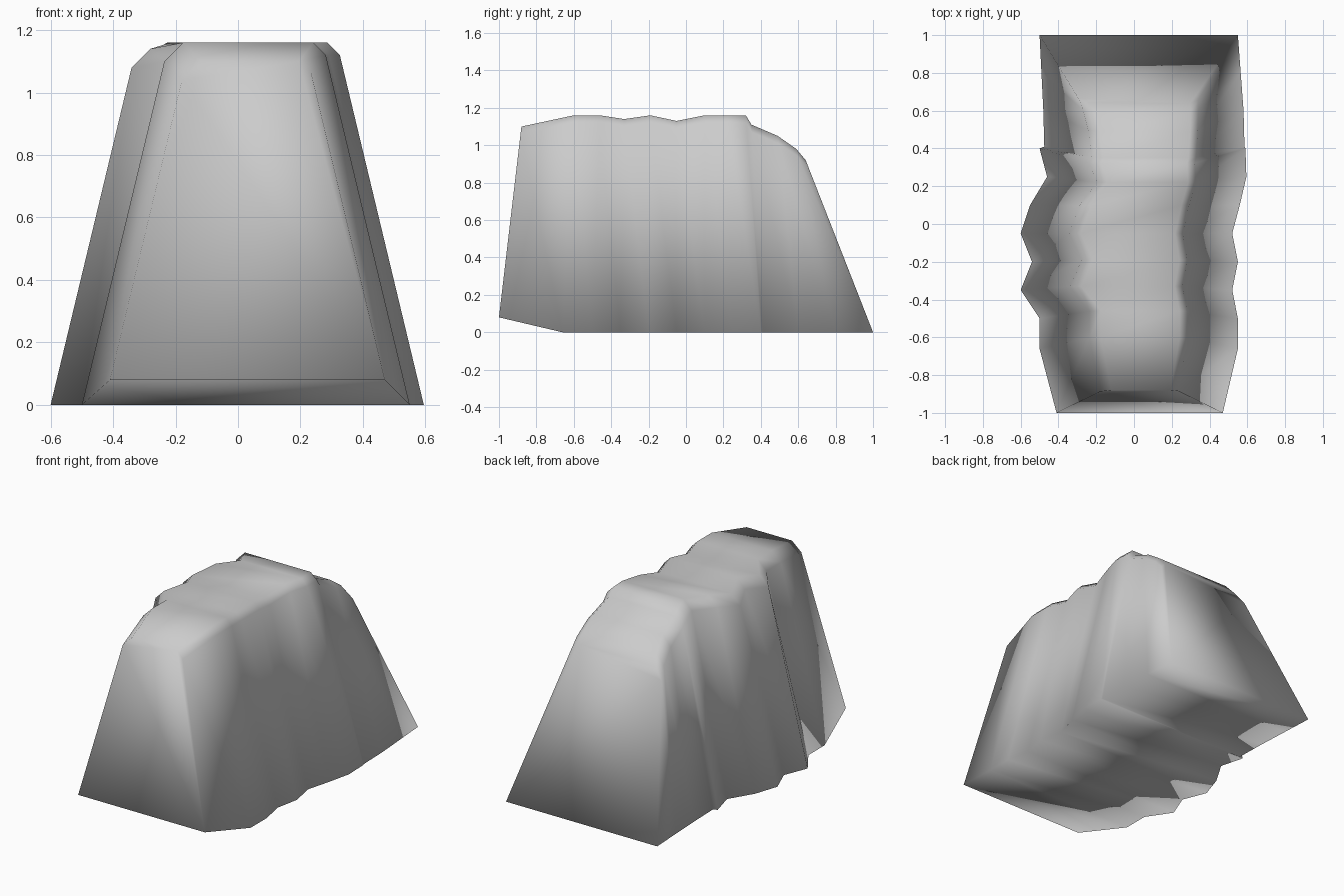
import bpy
import bmesh

cube = bpy.data.objects.get("Cube")
if cube:
    bpy.data.objects.remove(cube, do_unlink=True)

# Stone colour
stone = bpy.data.materials.new("stone grey")
stone.use_nodes = True
grey = (0.6, 0.6, 0.6, 1)
stone.diffuse_color = grey
bsdf = stone.node_tree.nodes["Principled BSDF"]
bsdf.inputs["Base Color"].default_value = grey
bsdf.inputs["Roughness"].default_value = 0.8

# Cross-sections, front to back:
# base y, base left edge x, base right edge x, base z, top y, top z
STATIONS = [
    (-1.0, -0.41, 0.47, 0.08, -0.88, 1.10),
    (-0.66, -0.50, 0.55, 0, -0.60, 1.16),
    (-0.50, -0.50, 0.55, 0, -0.46, 1.16),
    (-0.35, -0.60, 0.52, 0, -0.33, 1.14),
    (-0.20, -0.54, 0.55, 0, -0.19, 1.16),
    (-0.05, -0.60, 0.52, 0, -0.05, 1.13),
    (0.10, -0.55, 0.56, 0, 0.10, 1.16),
    (0.25, -0.46, 0.595, 0, 0.22, 1.16),
    (0.40, -0.50, 0.59, 0, 0.32, 1.16),
    (0.41, -0.475, 0.585, 0, 0.35, 1.11),
    (0.60, -0.48, 0.58, 0, 0.49, 1.05),
    (0.80, -0.49, 0.565, 0, 0.59, 0.98),
    (1.0, -0.50, 0.55, 0, 0.64, 0.92),
]
TAPER = 0.24


def section(bm, yb, xl, xr, zb, yt, zt):
    """One arch: base, shoulder, crown, crown, shoulder, base."""
    zl, zr = zt - 0.06, zt - 0.04
    left, right = xl + TAPER * (zl - zb), xr - TAPER * (zr - zb)

    def side_y(z):
        return yb + (yt - yb) * (z - zb) / (zt - zb)

    points = [(xl, yb, zb), (left, side_y(zl), zl), (left + 0.06, yt, zt),
              (right - 0.04, yt, zt), (right, side_y(zr), zr), (xr, yb, zb)]
    return [bm.verts.new(p) for p in points]


# Rock body lofted through the sections, closed at both ends and below
bm = bmesh.new()
rings = [section(bm, *s) for s in STATIONS]
for a, b in zip(rings, rings[1:]):
    for i in range(len(a)):
        j = (i + 1) % len(a)
        bm.faces.new((a[i], a[j], b[j], b[i]))
bm.faces.new(rings[0])
bm.faces.new(rings[-1])
bmesh.ops.recalc_face_normals(bm, faces=bm.faces)
for face in bm.faces:
    face.smooth = True

mesh = bpy.data.meshes.new("rock_body")
bm.to_mesh(mesh)
bm.free()
mesh.materials.append(stone)
rock = bpy.data.objects.new("rock_body", mesh)
bpy.context.collection.objects.link(rock)
